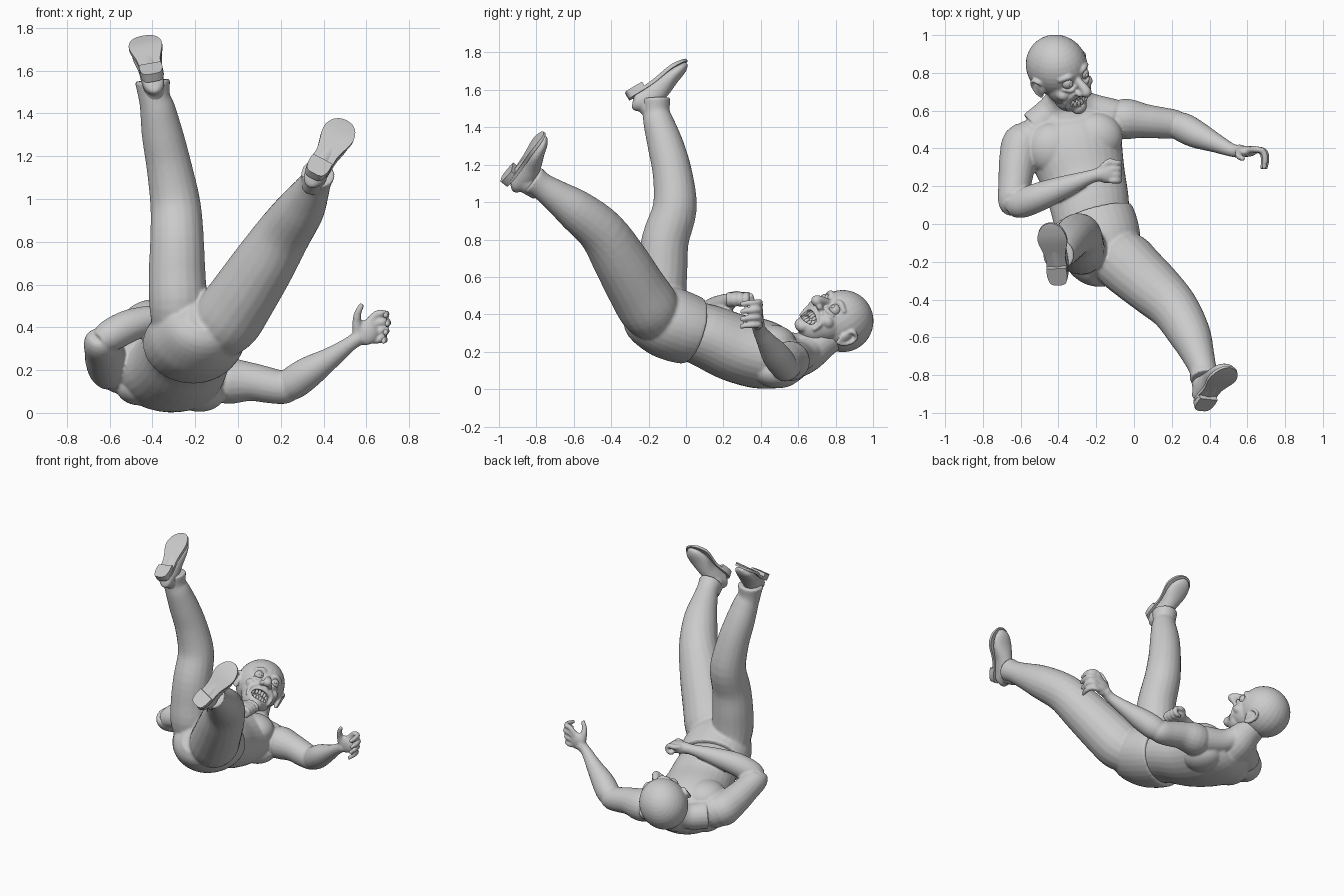
import bpy, bmesh, math
from mathutils import Vector, Matrix

I = Matrix.Identity(4)


def spline(pts, sub=4):
    """Catmull-Rom through rows of numbers."""
    P = [Vector(p) for p in pts]
    P = [2 * P[0] - P[1]] + P + [2 * P[-1] - P[-2]]
    out = []
    for i in range(1, len(P) - 2):
        a, b, c, d = P[i - 1:i + 3]
        for k in range(sub):
            t = k / sub
            out.append(0.5 * (2 * b + (c - a) * t + (2 * a - 5 * b + 4 * c - d) * t * t
                              + (3 * b - a - 3 * c + d) * t ** 3))
    return out + [P[-2]]


def loft(bm, rings, M=I):
    R = [[bm.verts.new(M @ Vector(p)) for p in r] for r in rings]
    n = len(R[0])
    faces = [bm.faces.new((a[i], a[(i + 1) % n], b[(i + 1) % n], b[i]))
             for a, b in zip(R, R[1:]) for i in range(n)]
    faces += [bm.faces.new(R[0][::-1]), bm.faces.new(R[-1])]
    bmesh.ops.recalc_face_normals(bm, faces=faces)


def tube(bm, pts, ref=(0, 0, 1), M=I, n=20):
    """Elliptical tube; rows are x, y, z, half width[, half depth along ref]."""
    pts = spline([tuple(p) + (p[3],) if len(p) == 4 else p for p in pts])
    C = [Vector(p[:3]) for p in pts]
    rings = []
    for i, p in enumerate(pts):
        T = (C[min(i + 1, len(C) - 1)] - C[max(i - 1, 0)]).normalized()
        S = T.cross(Vector(ref)).normalized()
        B = S.cross(T)
        rings.append([C[i] + S * p[3] * math.cos(a) + B * p[4] * math.sin(a)
                      for a in (2 * math.pi * k / n for k in range(n))])
    loft(bm, rings, M)


def ball(bm, c, r, M=I):
    bmesh.ops.create_uvsphere(bm, u_segments=28, v_segments=18, radius=1,
                              matrix=M @ Matrix.Translation(c) @ Matrix.Diagonal((*r, 1)))


def finish(name, bm, voxel=0, smooth=5):
    me = bpy.data.meshes.new(name)
    bm.to_mesh(me)
    bm.free()
    ob = bpy.data.objects.new(name, me)
    bpy.context.collection.objects.link(ob)
    if voxel:
        m = ob.modifiers.new("blend", 'REMESH')
        m.mode, m.voxel_size, m.use_smooth_shade = 'VOXEL', voxel, True
        s = ob.modifiers.new("soften", 'SMOOTH')
        s.factor, s.iterations = 0.5, smooth
    else:
        bpy.ops.object.select_all(action='DESELECT')
        ob.select_set(True)
        bpy.context.view_layer.objects.active = ob
        bpy.ops.object.shade_smooth_by_angle(angle=math.radians(40))
    return ob


def frame(o, x, y, z):
    M = Matrix((x, y, z)).transposed().to_4x4()
    M.translation = o
    return M


# bare upper body: torso, neck, chest muscles, shoulder blades
bm = bmesh.new()
tube(bm, [(-.215, -.08, .34, .19, .15), (-.235, .1, .288, .21, .17), (-.27, .25, .225, .225, .182),
          (-.31, .4, .188, .25, .186), (-.33, .52, .165, .24, .158), (-.345, .61, .17, .16, .11)],
     ref=(0, .28, .94), n=32)
tube(bm, [(-.335, .52, .17, .14), (-.35, .63, .195, .115), (-.365, .71, .25, .1), (-.39, .79, .31, .095)])
tube(bm, [(-.37, .7, .25, .07), (-.43, .6, .19, .085), (-.52, .51, .19, .095)])
tube(bm, [(-.35, .69, .24, .07), (-.25, .62, .18, .08), (-.12, .57, .16, .095)])
for c, r in (((-.43, .4, .265), (.14, .14, .1)), ((-.2, .46, .245), (.14, .13, .1)),
             ((-.46, .43, .12), (.11, .13, .085)), ((-.18, .49, .09), (.12, .13, .085))):
    ball(bm, c, r)

# right arm, folded across the belly
tube(bm, [(-.54, .45, .19, .07), (-.585, .43, .21, .11), (-.615, .33, .25, .1), (-.63, .22, .29, .088),
          (-.64, .12, .33, .08), (-.635, .09, .36, .06)])
ball(bm, (-.55, .45, .2), (.105, .1, .11))
tube(bm, [(-.65, .085, .33, .052), (-.6, .105, .36, .075), (-.5, .145, .41, .076), (-.36, .2, .45, .058),
          (-.23, .25, .48, .036), (-.17, .265, .485, .04)])
ball(bm, (-.145, .27, .485), (.055, .055, .04))
for i in range(4):
    y = .23 + .031 * i
    tube(bm, [(-.13, y, .505, .016), (-.09, y, .5, .017), (-.078, y, .475, .017), (-.095, y, .455, .016),
              (-.125, y, .455, .012)], ref=(0, 1, 0), n=10)
tube(bm, [(-.17, .3, .5, .018), (-.13, .33, .505, .018), (-.095, .325, .5, .014)], n=10)

# left arm, reaching outwards
tube(bm, [(-.14, .53, .16, .08), (-.05, .555, .15, .108), (.06, .545, .145, .09), (.15, .535, .128, .083),
          (.22, .528, .118, .076), (.25, .52, .13, .06)])
tube(bm, [(.19, .53, .11, .055), (.25, .515, .135, .077), (.33, .475, .19, .074), (.43, .43, .255, .052),
          (.52, .39, .32, .035), (.57, .385, .355, .036)])
ball(bm, (.595, .385, .375), (.06, .03, .06))
for i in range(4):
    z = .34 + .04 * i
    x = .69 - .008 * abs(i - 2)
    tube(bm, [(.6, .39, .35 + .02 * i, .02), (.645, .395, z, .018), (x, .385, z + .004, .017),
              (x + .012, .345, z + .002, .016), (x + .005, .29, z - .006, .013)], n=10)
tube(bm, [(.56, .38, .36, .024), (.555, .37, .42, .022), (.56, .355, .465, .018), (.58, .345, .51, .013)],
     ref=(1, 0, 0), n=10)
finish("upper_body", bm, .0075, 6)

# trousers: pelvis, raised right leg, bent-out left leg
bm = bmesh.new()
tube(bm, [(-.228, .035, .312, .228, .184), (-.205, -.04, .335, .232, .193), (-.18, -.13, .37, .22, .19),
          (-.16, -.23, .415, .17, .155), (-.15, -.28, .45, .09, .08)], ref=(0, 0, 1), n=32)
tube(bm, [(-.29, -.08, .36, .11), (-.28, -.13, .5, .135), (-.285, -.125, .65, .133), (-.285, -.11, .8, .126),
          (-.292, -.06, .97, .118), (-.322, -.072, 1.15, .106), (-.353, -.108, 1.3, .097), (-.376, -.145, 1.42, .083),
          (-.392, -.16, 1.48, .074), (-.4, -.165, 1.555, .084)], ref=(0, 1, 0))
tube(bm, [(-.12, -.13, .35, .13), (-.055, -.195, .43, .163), (.02, -.265, .54, .158), (.115, -.35, .685, .147),
          (.215, -.45, .84, .129), (.295, -.585, .955, .112), (.338, -.69, 1.03, .088), (.365, -.77, 1.085, .073),
          (.375, -.82, 1.12, .08)])
finish("trousers", bm, .009, 5)

# shoes: same part placed twice, local x = side, y = towards toe, z = towards ankle
for side, heel, toe, ankle in (("right", (-.4, -.325, 1.585), (-.445, 0, 1.768), (.02, .08, -.13)),
                               ("left", (.355, -.99, 1.12), (.51, -.765, 1.37), (-.035, .16, -.10))):
    h, f, up = Vector(heel), Vector(toe) - Vector(heel), Vector(ankle)
    k = f.length / .35
    f.normalize()
    up = (up - f * up.dot(f)).normalized()
    M = frame(h, f.cross(up), f, up) @ Matrix.Scale(k, 4)
    bm = bmesh.new()
    tube(bm, [(0, .008, .06, .02, .025), (0, .025, .07, .044, .048), (0, .09, .078, .05, .062),
              (0, .16, .066, .052, .055), (0, .24, .046, .066, .04), (0, .305, .034, .053, .026),
              (0, .34, .022, .018, .01)], M=M)
    tube(bm, [(0, .075, .06, .045, .055), (0, .075, .11, .05, .06), (0, .075, .19, .046, .05)],
         ref=(0, 1, 0), M=M)
    finish(side + "_shoe_upper", bm, .007, 4)
    bm = bmesh.new()
    for rows in ([(.0, .02, 0, .032), (.012, .04, 0, .032), (.05, .05, 0, .032), (.095, .049, 0, .032)],
                 [(0, .02, .026, .04), (.012, .04, .026, .04), (.06, .052, .026, .04), (.15, .05, .016, .034),
                  (.25, .073, 0, .018), (.31, .06, 0, .016), (.34, .034, .003, .016), (.35, .008, .005, .016)]):
        loft(bm, [[(-w, y, a), (w, y, a), (w, y, b), (-w, y, b)] for y, w, a, b in spline(rows)], M)
    finish(side + "_shoe_sole", bm)

# head frame: local x = its left, -y = face, z = crown
F = Vector((.66, -.37, .66)).normalized()
L = Vector((.70, .47, -.53))
L = (L - F * L.dot(F)).normalized()
H = frame(Vector((-.387, .788, .352)), L, -F, F.cross(L))
bm = bmesh.new()
ball(bm, (0, .025, .05), (.158, .172, .165), H)            # skull
ball(bm, (0, -.045, -.03), (.122, .115, .12), H)           # face
ball(bm, (0, -.06, -.105), (.094, .09, .082), H)           # jaw
ball(bm, (0, -.12, -.155), (.045, .035, .035), H)          # chin
tube(bm, [(0, -.12, .05, .018), (0, -.15, .025, .021), (0, -.185, .0, .025), (0, -.205, -.02, .026),
          (0, -.207, -.034, .015)], ref=(1, 0, 0), M=H)    # hooked nose
ball(bm, (0, -.2, -.02), (.03, .03, .028), H)
for s in (-1, 1):
    ball(bm, (s * .028, -.172, -.026), (.018, .026, .017), H)
    ball(bm, (s * .082, -.1, -.035), (.035, .04, .032), H)  # cheekbone
    tube(bm, [(s * .015, -.132, .055, .012), (s * .055, -.135, .077, .016), (s * .1, -.105, .065, .012)], M=H)
    tube(bm, [(s * .025, -.145, .01, .008), (s * .055, -.148, -.004, .011), (s * .09, -.118, .008, .008)], M=H)
    tube(bm, [(s * .04, -.152, -.03, .011), (s * .08, -.122, -.07, .014), (s * .076, -.11, -.125, .01)], M=H)
    # ear: bowl with a curled rim
    ball(bm, (s * .15, .0, -.005), (.014, .03, .045), H)
    tube(bm, [(s * .14, -.02, .01, .009), (s * .163, -.012, .045, .011), (s * .17, .025, .045, .011),
              (s * .167, .038, .01, .011), (s * .158, .02, -.035, .011), (s * .146, -.01, -.055, .012)],
         ref=(s, .3, 0), M=H, n=10)
lip = [(.07 * math.cos(a), -.137 + .04 * math.cos(a) ** 2, -.099 + .045 * math.sin(a), .011)
       for a in (2 * math.pi * k / 12 for k in range(13))]
tube(bm, lip, ref=(0, 1, 0), M=H, n=10)
head = finish("head", bm, .006, 4)

# open mouth
bm = bmesh.new()
ball(bm, (0, -.135, -.099), (.06, .05, .036), H)
cut = finish("mouth_cutter", bm)
cut.hide_render = True
cut.display_type = 'WIRE'
b = head.modifiers.new("mouth", 'BOOLEAN')
b.operation, b.object, b.solver = 'DIFFERENCE', cut, 'EXACT'

# teeth in two rows
bm = bmesh.new()
for z in (-.08, -.119):
    for i in range(6):
        x = (i - 2.5) * .019
        ball(bm, (x, -.136 + 9 * x * x, z), (.0098, .009, .02), H)
finish("teeth", bm)

# eyeballs with pupils
bm = bmesh.new()
for s in (-1, 1):
    ball(bm, (s * .056, -.12, .034), (.032, .032, .032), H)
    ball(bm, (s * .056, -.148, .034), (.011, .008, .011), H)
finish("eyes", bm)
